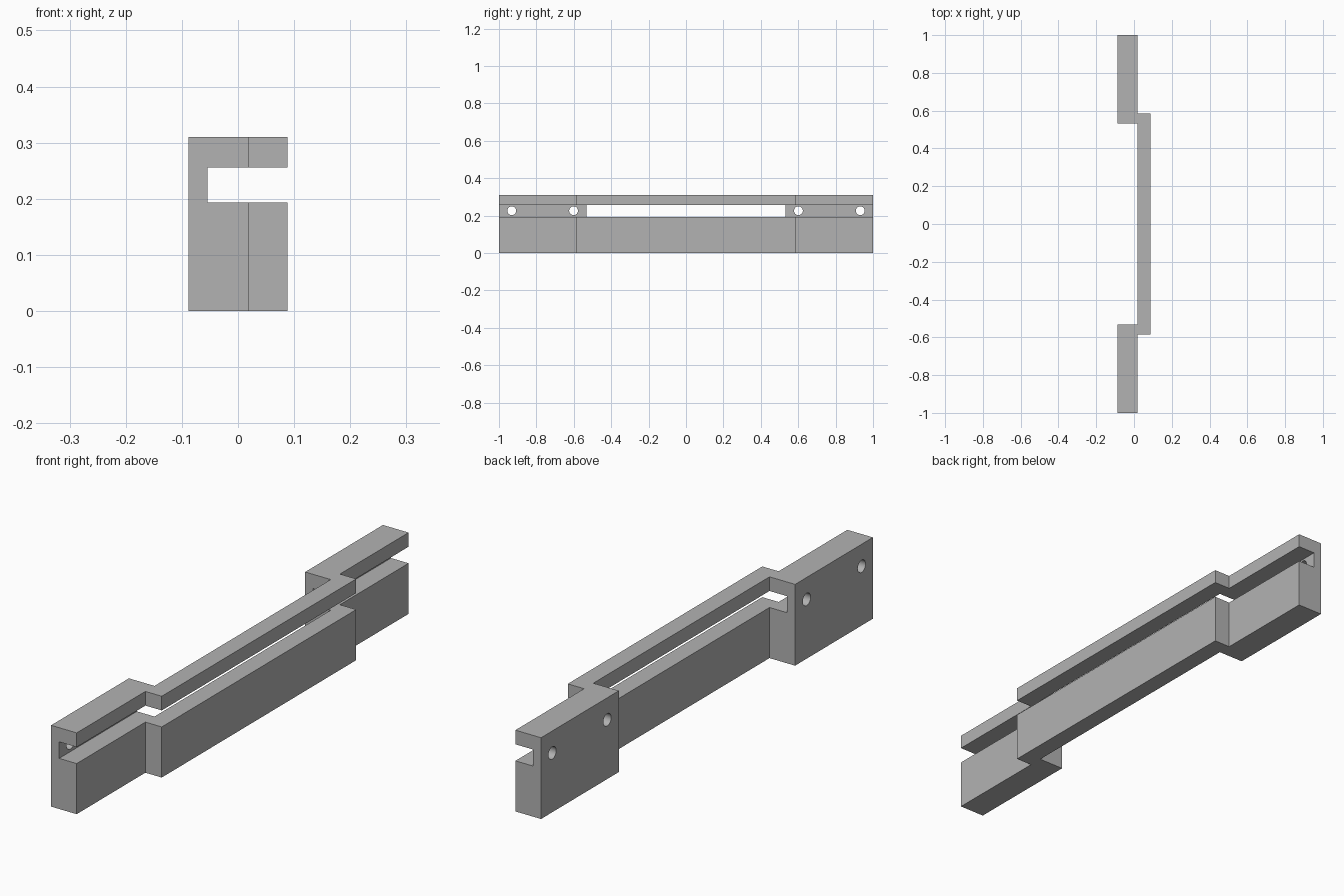
import bpy, bmesh
from math import pi
from mathutils import Matrix

if "Cube" in bpy.data.objects:
    bpy.data.objects.remove(bpy.data.objects["Cube"], do_unlink=True)

BACK, MID, FRONT = -0.0885, 0.0195, 0.0885     # x of the rear, step and bar faces
INNER, OUTER = 0.531, 0.586                    # y of the step corners
HEIGHT, SLOT_LOW, SLOT_HIGH, SLOT_BACK = 0.31, 0.193, 0.256, -0.0545

grey = bpy.data.materials.new("mid grey")
grey.use_nodes = True
colour = (0.45, 0.45, 0.45, 1)
grey.diffuse_color = colour
grey.node_tree.nodes["Principled BSDF"].inputs["Base Color"].default_value = colour


def make_object(name, bm):
    bmesh.ops.recalc_face_normals(bm, faces=bm.faces)
    mesh = bpy.data.meshes.new(name)
    bm.to_mesh(mesh)
    bm.free()
    mesh.materials.append(grey)
    obj = bpy.data.objects.new(name, mesh)
    bpy.context.collection.objects.link(obj)
    return obj


def cut(target, cutter):
    cutter.hide_render = True
    mod = target.modifiers.new("cut", 'BOOLEAN')
    mod.operation = 'DIFFERENCE'
    mod.solver = 'EXACT'
    mod.object = cutter
    bpy.context.view_layer.objects.active = target
    bpy.ops.object.modifier_apply(modifier=mod.name)
    bpy.data.objects.remove(cutter, do_unlink=True)


# Stepped body: half outline mirrored across y, then extruded upward
half = [(MID, INNER), (BACK, INNER), (BACK, 1), (MID, 1), (MID, OUTER), (FRONT, OUTER)]
outline = half + [(x, -y) for x, y in reversed(half)]
bm = bmesh.new()
base = bm.faces.new([bm.verts.new((x, y, 0)) for x, y in outline])
top = bmesh.ops.extrude_face_region(bm, geom=[base], use_keep_orig=True)
bmesh.ops.translate(bm, vec=(0, 0, HEIGHT),
                    verts=[v for v in top["geom"] if isinstance(v, bmesh.types.BMVert)])
body = make_object("slotted_bracket", bm)

# Long slot open to the +x side
bm = bmesh.new()
width = 0.4
bmesh.ops.create_cube(bm, size=1, matrix=Matrix.Translation(
    (SLOT_BACK + width / 2, 0, (SLOT_LOW + SLOT_HIGH) / 2))
    @ Matrix.Diagonal((width, 2.4, SLOT_HIGH - SLOT_LOW, 1)))
cut(body, make_object("slot_cutter", bm))

# Screw holes through the rear wall
bm = bmesh.new()
for y in (-0.932, -0.601, 0.601, 0.932):
    bmesh.ops.create_cone(bm, cap_ends=True, segments=32, radius1=0.0235, radius2=0.0235,
                          depth=0.1, matrix=Matrix.Translation((-0.075, y, 0.226))
                          @ Matrix.Rotation(pi / 2, 4, 'Y'))
cut(body, make_object("hole_cutter", bm))

# Smooth hole walls, sharp block edges
bpy.ops.object.select_all(action='DESELECT')
body.select_set(True)
bpy.context.view_layer.objects.active = body
bpy.ops.object.shade_smooth_by_angle(angle=pi / 6)
